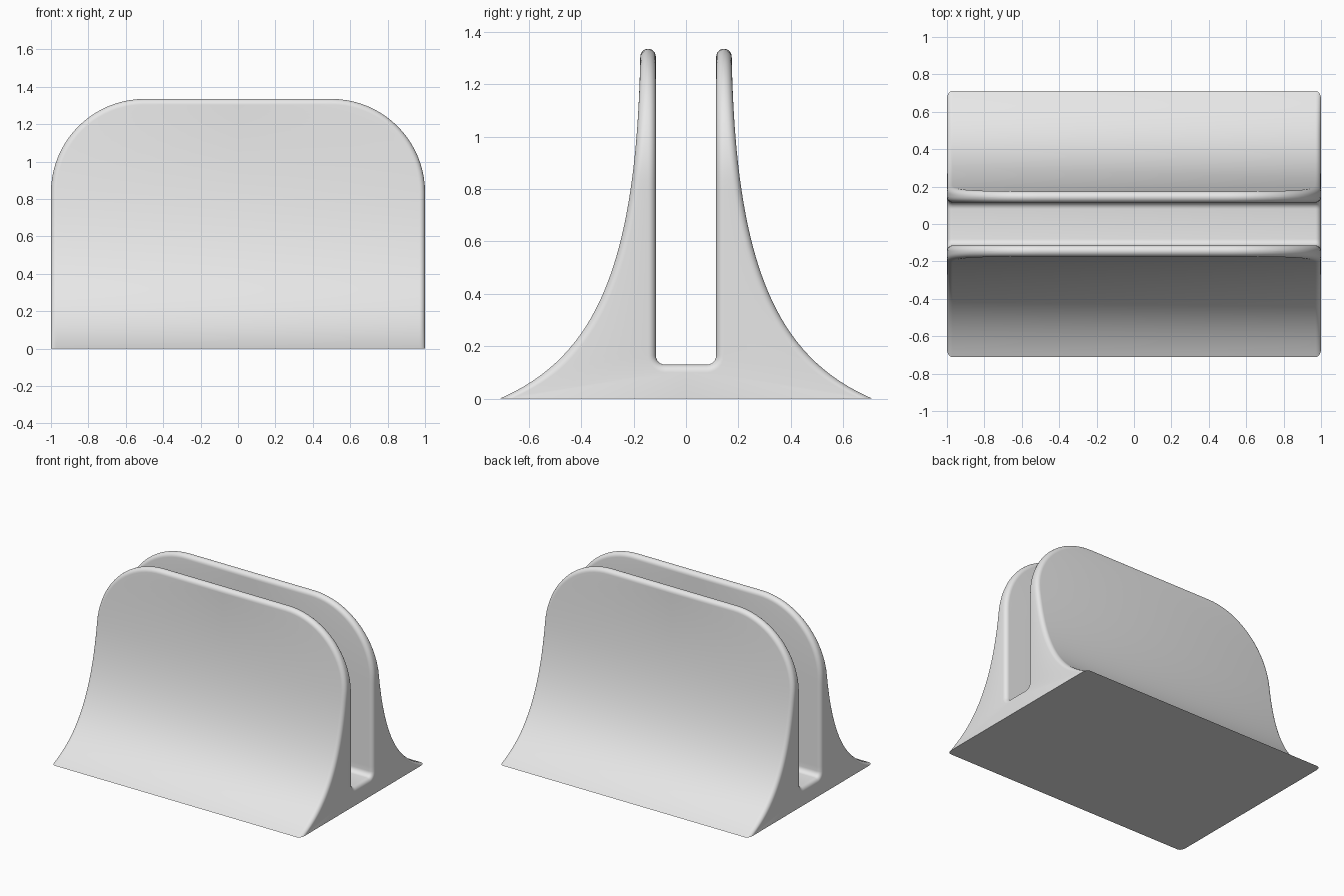
import bpy
import bmesh
from math import sin, cos, pi, sqrt
from mathutils import Vector

cube = bpy.data.objects.get("Cube")
if cube:
    bpy.data.objects.remove(cube)

TOP, CORNER = 1.335, 0.5          # height and radius of the upper corners
SHOULDER = TOP - CORNER           # height where the corner arcs begin
SLOT, FLOOR, COVE = 0.115, 0.13, 0.035   # slot half width, floor height, floor fillet
EDGE, STEPS = 0.03, 6             # rounding of all rims
ROWS, ARC = 28, 20

# Flared outer side as a cubic curve in (y, z)
FLARE = [Vector(p) for p in ((0.712, 0), (0.35, 0.155), (0.185, 0.5), (0.174, TOP))]


def flare_point(t):
    a, b, c, d = FLARE
    s = 1 - t
    return a * s**3 + b * 3 * s * s * t + c * 3 * s * t * t + d * t**3


def flare_y(z):
    low, high = 0.0, 1.0
    for _ in range(40):
        mid = (low + high) / 2
        if flare_point(mid).y < z:
            low = mid
        else:
            high = mid
    return flare_point(low).x


def flare_stretch(z):
    slope = (flare_y(z + 0.01) - flare_y(z)) / 0.01
    return min(sqrt(1 + slope * slope), 1.5)


def slot_point(k):
    """Point and open-side normal on the slot wall, from floor centre upward."""
    if k == 0:
        return Vector((0, FLOOR)), Vector((0, 1))
    if k <= 7:
        a = (k - 1) / 6 * pi / 2
        n = Vector((-sin(a), cos(a)))
        return Vector((SLOT - COVE, FLOOR + COVE)) - n * COVE, n
    low = FLOOR + COVE
    return Vector((SLOT, low + (SHOULDER - low) * (k - 7) / (ROWS - 7))), Vector((-1, 0))


# Rim rounding: (distance in from the silhouette, drop below the surface)
RIM = [(EDGE * (1 - sin(i / STEPS * pi / 2)), EDGE * (1 - cos(i / STEPS * pi / 2)))
       for i in range(STEPS + 1)]


def straight_row(k):
    z = SHOULDER * (k / ROWS) ** 1.3
    y, stretch = flare_y(z), flare_stretch(z)
    p, n = slot_point(k)
    outer = [(1 - d, y - drop * stretch, z) for d, drop in RIM]
    inner = []
    for d, drop in reversed(RIM):
        q = p - n * drop
        inner.append((1 - d, q.x, q.y))
    return [(0, *outer[0][1:])] + outer + inner + [(0, *inner[-1][1:])]


def arc_row(a):
    outer, inner = [], []
    for d, drop in RIM:
        x = 1 - CORNER + (CORNER - d) * cos(a)
        z = SHOULDER + (CORNER - d) * sin(a)
        outer.append((x, max(flare_y(z) - drop, SLOT + EDGE), z))
        inner.insert(0, (x, SLOT + drop, z))
    return [(0, *outer[0][1:])] + outer + inner + [(0, *inner[-1][1:])]


# One quarter of the holder as a grid of rows
rows = [straight_row(k) for k in range(ROWS + 1)]
rows += [arc_row(i / ARC * pi / 2) for i in range(1, ARC + 1)]
rows.append([(0, y, z) for x, y, z in rows[-1]])

bm = bmesh.new()
grid = [[bm.verts.new(p) for p in row] for row in rows]
for r0, r1 in zip(grid, grid[1:]):
    for j in range(len(r0) - 1):
        bm.faces.new((r0[j], r0[j + 1], r1[j + 1], r1[j]))

# Lower end triangle and underside
end, centre = bm.verts.new((1, 0, 0)), bm.verts.new((0, 0, 0))
rim = STEPS + 1
bm.faces.new((grid[0][rim], grid[0][rim + 1], end))
bm.faces.new(grid[0][:rim + 1] + [end, centre])

# Mirror to the other three quarters and weld
for scale in ((-1, 1, 1), (1, -1, 1)):
    copy = bmesh.ops.duplicate(bm, geom=bm.verts[:] + bm.edges[:] + bm.faces[:])
    verts = [g for g in copy["geom"] if isinstance(g, bmesh.types.BMVert)]
    bmesh.ops.scale(bm, vec=scale, verts=verts)
bmesh.ops.remove_doubles(bm, verts=bm.verts[:], dist=0.0002)
bmesh.ops.dissolve_degenerate(bm, edges=bm.edges[:], dist=0.0001)
bmesh.ops.recalc_face_normals(bm, faces=bm.faces[:])

mesh = bpy.data.meshes.new("napkin_holder")
bm.to_mesh(mesh)
bm.free()
holder = bpy.data.objects.new("napkin_holder", mesh)
bpy.context.collection.objects.link(holder)

grey = bpy.data.materials.new("light_grey")
grey.use_nodes = True
colour = (0.8, 0.8, 0.8, 1)
grey.diffuse_color = colour
grey.node_tree.nodes["Principled BSDF"].inputs["Base Color"].default_value = colour
mesh.materials.append(grey)

bpy.ops.object.select_all(action="DESELECT")
holder.select_set(True)
bpy.context.view_layer.objects.active = holder
bpy.ops.object.shade_smooth_by_angle(angle=pi / 6)
